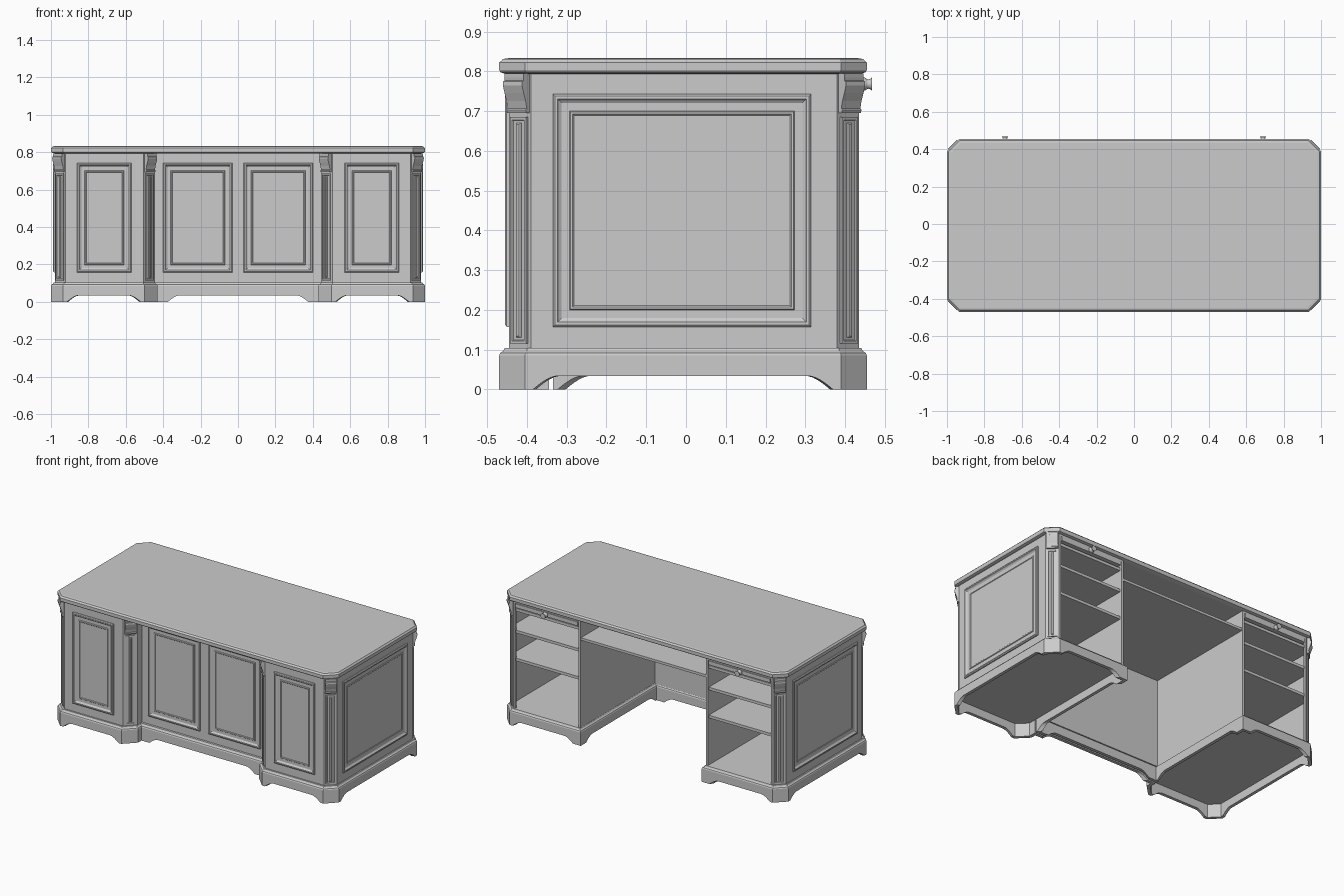
import bpy, bmesh, math
from mathutils import Matrix, Vector

if "Cube" in bpy.data.objects:
    bpy.data.objects.remove(bpy.data.objects["Cube"])


def inset(path, d, closed=True):
    """Mitred offset of a counter-clockwise path towards its inside."""
    pts = [Vector(p) for p in path]
    n, out = len(pts), []
    for i, p in enumerate(pts):
        a = (p - pts[i - 1]).normalized() if closed or i > 0 else None
        b = (pts[(i + 1) % n] - p).normalized() if closed or i < n - 1 else None
        a, b = a or b, b or a
        n1, n2 = Vector((-a.y, a.x)), Vector((-b.y, b.x))
        out.append(p + (n1 + n2) * d / (1 + n1.dot(n2)))
    return out


def finish(bm, name, mirror=False, mat=None):
    if mat:
        bm.transform(mat)
    bmesh.ops.recalc_face_normals(bm, faces=bm.faces)
    me = bpy.data.meshes.new(name)
    bm.to_mesh(me)
    bm.free()
    ob = bpy.data.objects.new(name, me)
    bpy.context.collection.objects.link(ob)
    if mirror:
        ob.modifiers.new("mirror", 'MIRROR')
    return ob


def loft(name, path, profile, mirror=False, mat=None, caps=True):
    """Stack of inset copies of a path; profile is (inset, height)."""
    bm = bmesh.new()
    rings = [[bm.verts.new((q.x, q.y, h)) for q in inset(path, d)] for d, h in profile]
    n = len(path)
    for r, s in zip(rings, rings[1:]):
        for i in range(n):
            j = (i + 1) % n
            bm.faces.new((r[i], r[j], s[j], s[i]))
    if caps:
        bm.faces.new(rings[0][::-1])
        bm.faces.new(rings[-1])
    return finish(bm, name, mirror, mat)


def rect(x0, x1, y0, y1):
    return [(x0, y0), (x1, y0), (x1, y1), (x0, y1)]


def slab(name, path, z0, z1, mirror=True):
    return loft(name, path, [(0, z0), (0, z1)], mirror)


def face_on(x, y, z, deg):
    """Frame on a wall: local x along it, local y up, local z outwards."""
    return (Matrix.Translation((x, y, z)) @ Matrix.Rotation(math.radians(deg), 4, 'Z')
            @ Matrix.Rotation(math.pi / 2, 4, 'X'))


# Desk top with clipped corners and moulded edge
top = [(-0.935, -0.47), (0.935, -0.47), (1, -0.405), (1, 0.39),
       (0.935, 0.455), (-0.935, 0.455), (-1, 0.39), (-1, -0.405)]
loft("desk_top", top, [(0.03, 0.793), (0.012, 0.795), (0.003, 0.798), (0, 0.804), (0, 0.822),
                       (0.005, 0.826), (0.009, 0.831), (0.022, 0.833)])

# Plinth with bracket feet, running round the U-shaped plan
half = [(0.43, -0.365), (0.43, -0.40), (0.50, -0.47), (0.935, -0.47), (1, -0.405),
        (1, 0.39), (0.935, 0.455), (0.43, 0.455), (0.43, -0.315)]
plan = half + [(-x, y) for x, y in reversed(half)]
inner = inset(plan, 0.02)
cols = []
bm = bmesh.new()
for i in range(len(plan)):
    j = (i + 1) % len(plan)
    a, b, c, d = Vector(plan[i]), Vector(plan[j]), inner[i], inner[j]
    L = (b - a).length
    along_y = abs(a.x - b.x) < 0.001
    stops = [(0, 0)]
    if L > 0.3:
        arch = [(0.065 * k / 6, 0.034 * math.sin(k / 6 * math.pi / 2)) for k in range(7)]
        m0, m1 = [0.02 if abs(p.x) > 0.45 else 0.012 if along_y and p.y < 0 else 0.055
                  for p in (a, b)]
        stops += [(m0 + s, z) for s, z in arch]
        stops += [(L - m1 - s, z) for s, z in reversed(arch)]
    for s, z in stops:
        o, q = a.lerp(b, s / L), c.lerp(d, s / L)
        cols.append([bm.verts.new(v) for v in ((o.x, o.y, z), (o.x, o.y, 0.085),
                                               (q.x, q.y, 0.085), (q.x, q.y, z))])
for i, c in enumerate(cols):
    e = cols[(i + 1) % len(cols)]
    for k in range(4):
        m = (k + 1) % 4
        bm.faces.new((c[k], e[k], e[m], c[m]))
finish(bm, "plinth")

# Base moulding, also closing the pedestal floors
loft("base_moulding", plan, [(0, 0.085), (0.003, 0.092), (0.010, 0.096), (0.014, 0.104)])

# Carcass walls, pedestal inner walls and shelves
wall = [(0, -0.337), (0.445, -0.337), (0.445, -0.385), (0.505, -0.445), (0.923, -0.445),
        (0.978, -0.39), (0.978, 0.38), (0.923, 0.435), (0.91, 0.435)]
inside = inset(wall, 0.015, closed=False)
slab("carcass_wall", wall + [tuple(p) for p in reversed(inside)], 0.1, 0.796)
slab("knee_side_wall", rect(0.445, 0.46, -0.337, 0.435), 0.1, 0.796)
shelf = [(0.455, -0.375), (0.515, -0.435), (0.915, -0.435), (0.968, -0.385),
         (0.968, 0.37), (0.915, 0.425), (0.455, 0.425)]
for z in (0.415, 0.595, 0.735):
    slab("pedestal_shelf", shelf, z - 0.009, z + 0.009)
slab("centre_shelf", rect(-0.447, 0.447, -0.325, 0.43), 0.665, 0.681, mirror=False)

# Pull-out writing slides with knobs, under a top rail
slab("writing_slide", rect(0.465, 0.905, -0.36, 0.438), 0.755, 0.78)
slab("top_rail", rect(0.455, 0.915, 0.41, 0.435), 0.782, 0.796)
ring = [(math.cos(k * math.pi / 8), math.sin(k * math.pi / 8)) for k in range(16)]
knob = loft("knob", ring, [(1 - r, h) for r, h in (
    (0.005, 0), (0.003, 0.003), (0.003, 0.012), (0.006, 0.016), (0.008, 0.02),
    (0.006, 0.026), (0.002, 0.03))], True, face_on(0.69, 0.438, 0.768, 180))
for p in knob.data.polygons:
    p.use_smooth = len(p.vertices) == 4


# Framed panels: raised outer moulding and a fine inner bead
def panel(name, x, y, deg, w, gap):
    h = 0.585
    r = rect(-w / 2, w / 2, -h / 2, h / 2)
    loft(name, r, [(0, -0.002), (0, 0.006), (0.005, 0.010), (0.012, 0.010), (0.016, 0.005),
                   (0.022, 0.001), (gap, 0.001), (gap + 0.003, 0.005), (gap + 0.008, 0.005),
                   (gap + 0.011, 0.002)], True, face_on(x, y, 0.45, deg))


panel("pedestal_front_panel", 0.715, -0.445, 0, 0.29, 0.04)
panel("centre_front_panel", 0.215, -0.337, 0, 0.37, 0.04)
panel("side_panel", 0.978, -0.01, 90, 0.65, 0.042)

# Corner pilasters and corbels on every clipped corner
corbel = [(0, 0.695), (0.012, 0.695), (0.014, 0.703), (0.010, 0.707), (0.014, 0.725),
          (0.021, 0.745), (0.027, 0.765), (0.026, 0.774), (0.021, 0.777), (0.022, 0.785),
          (0.022, 0.794), (0, 0.794)]
for x, y, deg in ((0.9505, -0.4175, 45), (0.9505, 0.4075, 135), (0.475, -0.415, -45)):
    loft("pilaster", rect(-0.029, 0.029, -0.285, 0.285),
         [(0, -0.002), (0, 0.007), (0.007, 0.007), (0.009, 0.003)], True,
         face_on(x, y, 0.4, deg))
    loft("pilaster_reed", rect(-0.008, 0.008, -0.27, 0.27),
         [(0, 0), (0, 0.005), (0.004, 0.008)], True, face_on(x, y, 0.4, deg))
    bm = bmesh.new()
    ends = [[bm.verts.new((u, -d, z)) for d, z in corbel] for u in (-0.034, 0.034)]
    for i in range(len(corbel)):
        j = (i + 1) % len(corbel)
        bm.faces.new((ends[0][i], ends[0][j], ends[1][j], ends[1][i]))
    bm.faces.new(ends[0])
    bm.faces.new(ends[1][::-1])
    finish(bm, "corbel", True, Matrix.Translation((x, y, 0))
           @ Matrix.Rotation(math.radians(deg), 4, 'Z'))
